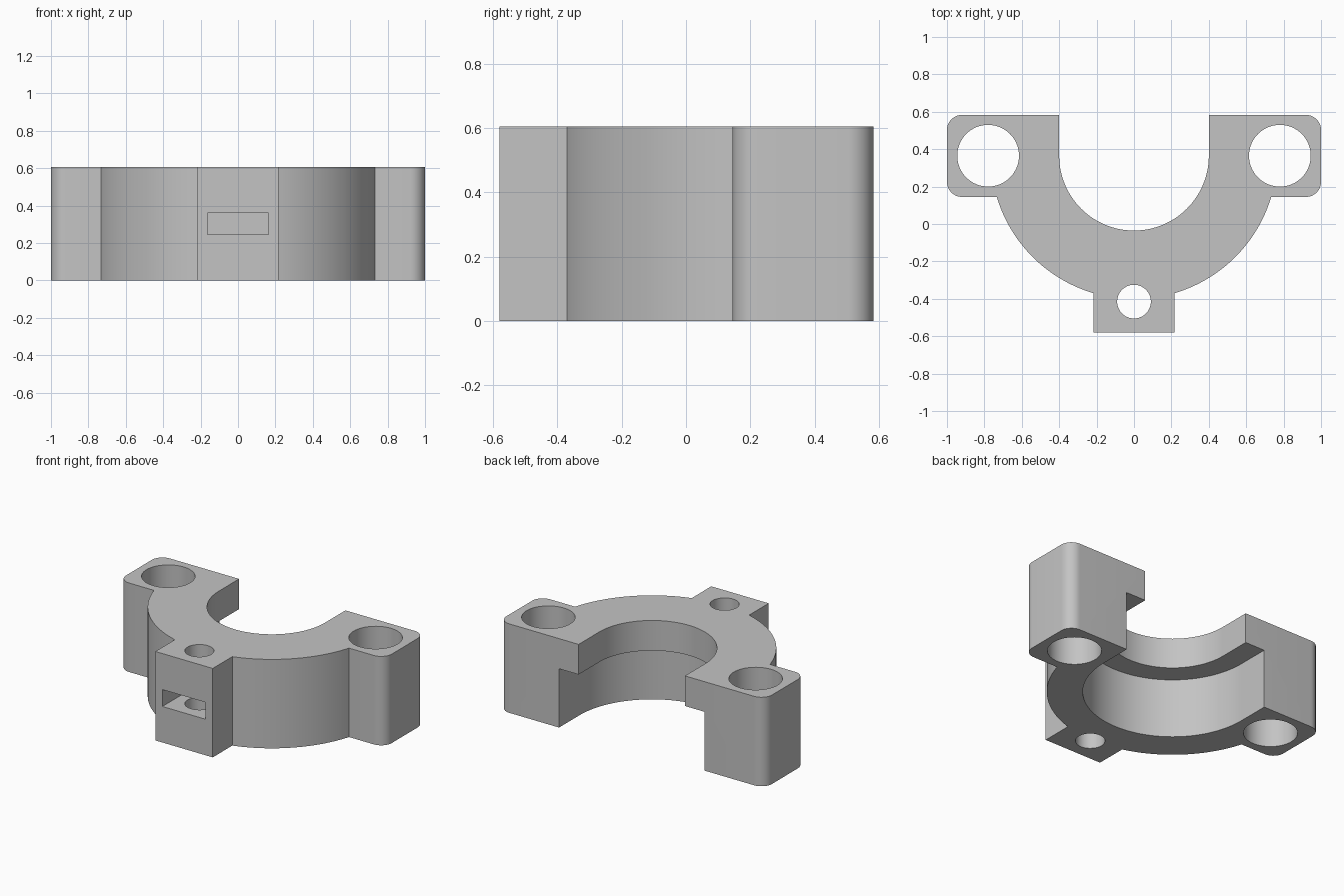
import bpy, bmesh, math

if "Cube" in bpy.data.objects:
    bpy.data.objects.remove(bpy.data.objects["Cube"], do_unlink=True)

HEIGHT, STEP = 0.605, 0.4
BACK, FRONT, LUG_FRONT = 0.583, -0.58, 0.145
AXIS = 0.365                       # y of the bore and bolt centres
OUTER, BORE, RECESS = 0.766, 0.4, 0.547
BOSS, CORNER = 0.216, 0.08
BOLT_X, BOLT_R = 0.78, 0.165
PIN_Y, PIN_R = -0.415, 0.09
OVER = 0.1                         # cutter overshoot

grey = bpy.data.materials.new("plain grey")
grey.use_nodes = True
colour = (0.55, 0.55, 0.55, 1)
grey.diffuse_color = colour
grey.node_tree.nodes["Principled BSDF"].inputs["Base Color"].default_value = colour


def arc(cx, cy, r, start, end, steps):
    angles = [start + (end - start) * i / steps for i in range(steps + 1)]
    return [(cx + r * math.cos(a), cy + r * math.sin(a)) for a in angles]


def extrude(name, outline, low, high):
    """Solid prism from a counter-clockwise outline."""
    bm = bmesh.new()
    face = bm.faces.new([bm.verts.new((x, y, low)) for x, y in outline])
    top = bmesh.ops.extrude_face_region(bm, geom=[face])["geom"]
    verts = [v for v in top if isinstance(v, bmesh.types.BMVert)]
    bmesh.ops.translate(bm, verts=verts, vec=(0, 0, high - low))
    bmesh.ops.recalc_face_normals(bm, faces=bm.faces)
    mesh = bpy.data.meshes.new(name)
    bm.to_mesh(mesh)
    bm.free()
    mesh.materials.append(grey)
    obj = bpy.data.objects.new(name, mesh)
    bpy.context.collection.objects.link(obj)
    return obj


def cut(target, outline, low, high):
    cutter = extrude("cutter", outline, low, high)
    cutter.hide_render = True
    mod = target.modifiers.new("cut", "BOOLEAN")
    mod.operation, mod.solver, mod.object = "DIFFERENCE", "EXACT", cutter
    bpy.context.view_layer.objects.active = target
    bpy.ops.object.modifier_apply(modifier=mod.name)
    bpy.data.objects.remove(cutter, do_unlink=True)


def u_shape(r):
    """Half-round channel that runs out through the back."""
    return arc(0, AXIS, r, -math.pi, 0, 72) + [(r, BACK + OVER), (-r, BACK + OVER)]


def circle(x, y, r):
    return arc(x, y, r, 0, math.tau, 64)[:-1]


# Body outline: front boss, round shell and rounded bolt lugs
quarter = math.pi / 2
half = [(BOSS, FRONT)]
half += arc(0, AXIS, OUTER, -math.acos(BOSS / OUTER),
            math.asin((LUG_FRONT - AXIS) / OUTER), 36)
half += arc(1 - CORNER, LUG_FRONT + CORNER, CORNER, -quarter, 0, 12)
half += arc(1 - CORNER, BACK - CORNER, CORNER, 0, quarter, 12)
clamp = extrude("clamp_half", half + [(-x, y) for x, y in reversed(half)], 0, HEIGHT)

# Bore with the wider recess underneath
cut(clamp, u_shape(BORE), -OVER, HEIGHT + OVER)
cut(clamp, u_shape(RECESS), -OVER, STEP)

# Bolt holes and the pin hole
for side in (-1, 1):
    cut(clamp, circle(side * BOLT_X, AXIS, BOLT_R), -OVER, HEIGHT + OVER)
cut(clamp, circle(0, PIN_Y, PIN_R), -OVER, HEIGHT + OVER)

# Nut slot in the front of the boss
slot = 0.163
cut(clamp, [(-slot, FRONT - OVER), (slot, FRONT - OVER), (slot, -0.25), (-slot, -0.25)],
    0.245, 0.36)

bpy.ops.object.select_all(action="DESELECT")
clamp.select_set(True)
bpy.context.view_layer.objects.active = clamp
bpy.ops.object.shade_smooth_by_angle(angle=math.radians(30))
